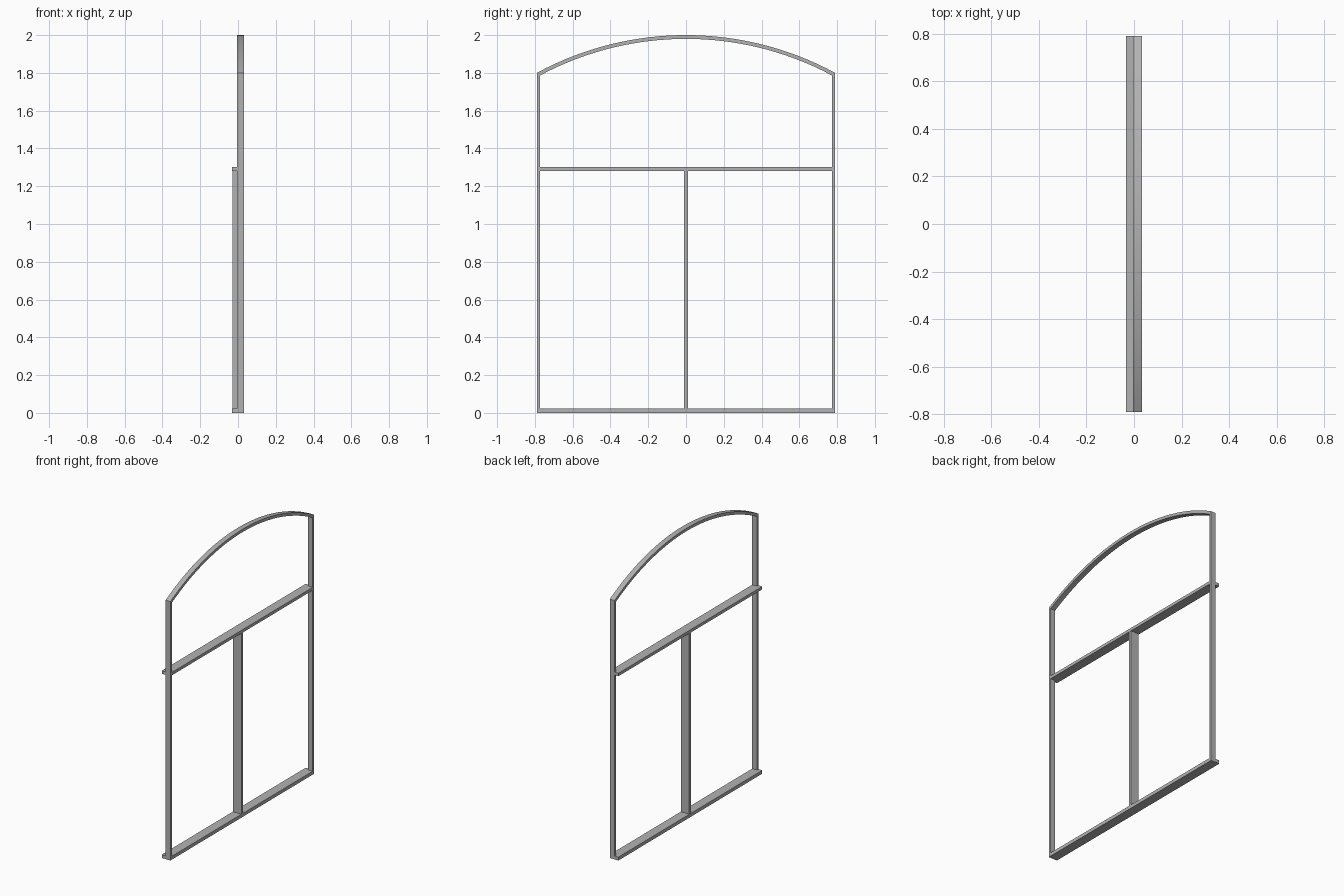
import bpy
import bmesh
import math

if "Cube" in bpy.data.objects:
    bpy.data.objects.remove(bpy.data.objects["Cube"], do_unlink=True)

HALF_W = 0.79        # half width of the window
BAR = 0.02           # face width of every bar
SPRING = 1.8         # height where the arch starts
TOP = 2.0
FRONT, BACK = 0.033, -0.033
FRAME_BACK = -0.004  # the outer frame is half as deep as the bars

grey = bpy.data.materials.new("grey metal")
grey.use_nodes = True
colour = (0.45, 0.45, 0.45, 1)
grey.diffuse_color = colour
grey.node_tree.nodes["Principled BSDF"].inputs["Base Color"].default_value = colour


def finish(name, bm):
    bmesh.ops.recalc_face_normals(bm, faces=bm.faces)
    mesh = bpy.data.meshes.new(name)
    bm.to_mesh(mesh)
    bm.free()
    mesh.materials.append(grey)
    obj = bpy.data.objects.new(name, mesh)
    bpy.context.collection.objects.link(obj)
    return obj


def extrude_profile(name, points, x0, x1):
    """Extrude a closed (y, z) outline from x0 to x1."""
    bm = bmesh.new()
    face = bm.faces.new([bm.verts.new((x0, y, z)) for y, z in points])
    moved = bmesh.ops.extrude_face_region(bm, geom=[face])["geom"]
    bmesh.ops.translate(bm, vec=(x1 - x0, 0, 0),
                        verts=[v for v in moved if isinstance(v, bmesh.types.BMVert)])
    return finish(name, bm)


def bar(name, y0, y1, z0, z1, x0=BACK, x1=FRONT):
    return extrude_profile(name, [(y0, z0), (y1, z0), (y1, z1), (y0, z1)], x0, x1)


# Arch radius from its chord and rise
rise = TOP - SPRING
radius = (HALF_W ** 2 + rise ** 2) / (2 * rise)
centre_z = TOP - radius


def arc_z(y, r):
    return centre_z + math.sqrt(r * r - y * y)


# Side posts, with tops mitred to the arch
inner = HALF_W - BAR * 0.85
for side, name in ((-1, "right_post"), (1, "left_post")):
    extrude_profile(name, [(side * HALF_W, 0), (side * inner, 0),
                           (side * inner, arc_z(inner, radius - BAR)),
                           (side * HALF_W, SPRING)], FRAME_BACK, FRONT)

# Curved head: a strip of quads swept across the arc
STEPS = 32
bm = bmesh.new()
rings = []
for i in range(STEPS + 1):
    t = 2 * i / STEPS - 1
    outer_y, inner_y = t * HALF_W, t * inner
    section = [(FRAME_BACK, outer_y, arc_z(outer_y, radius)),
               (FRONT, outer_y, arc_z(outer_y, radius)),
               (FRONT, inner_y, arc_z(inner_y, radius - BAR)),
               (FRAME_BACK, inner_y, arc_z(inner_y, radius - BAR))]
    rings.append([bm.verts.new(p) for p in section])
for a, b in zip(rings, rings[1:]):
    for k in range(4):
        n = (k + 1) % 4
        bm.faces.new((a[k], a[n], b[n], b[k]))
bm.faces.new(rings[0])
bm.faces.new(rings[-1])
arch = finish("arched_head", bm)
bpy.context.view_layer.objects.active = arch
arch.select_set(True)
bpy.ops.object.shade_smooth_by_angle(angle=math.radians(30))

# Deep sill, transom and mullion
bar("sill", -HALF_W, HALF_W, 0, 0.024)
bar("transom", -HALF_W, HALF_W, 1.281, 1.302)
bar("mullion", -BAR / 2, BAR / 2, 0.024, 1.281, BACK + 0.003, FRONT - 0.001)
